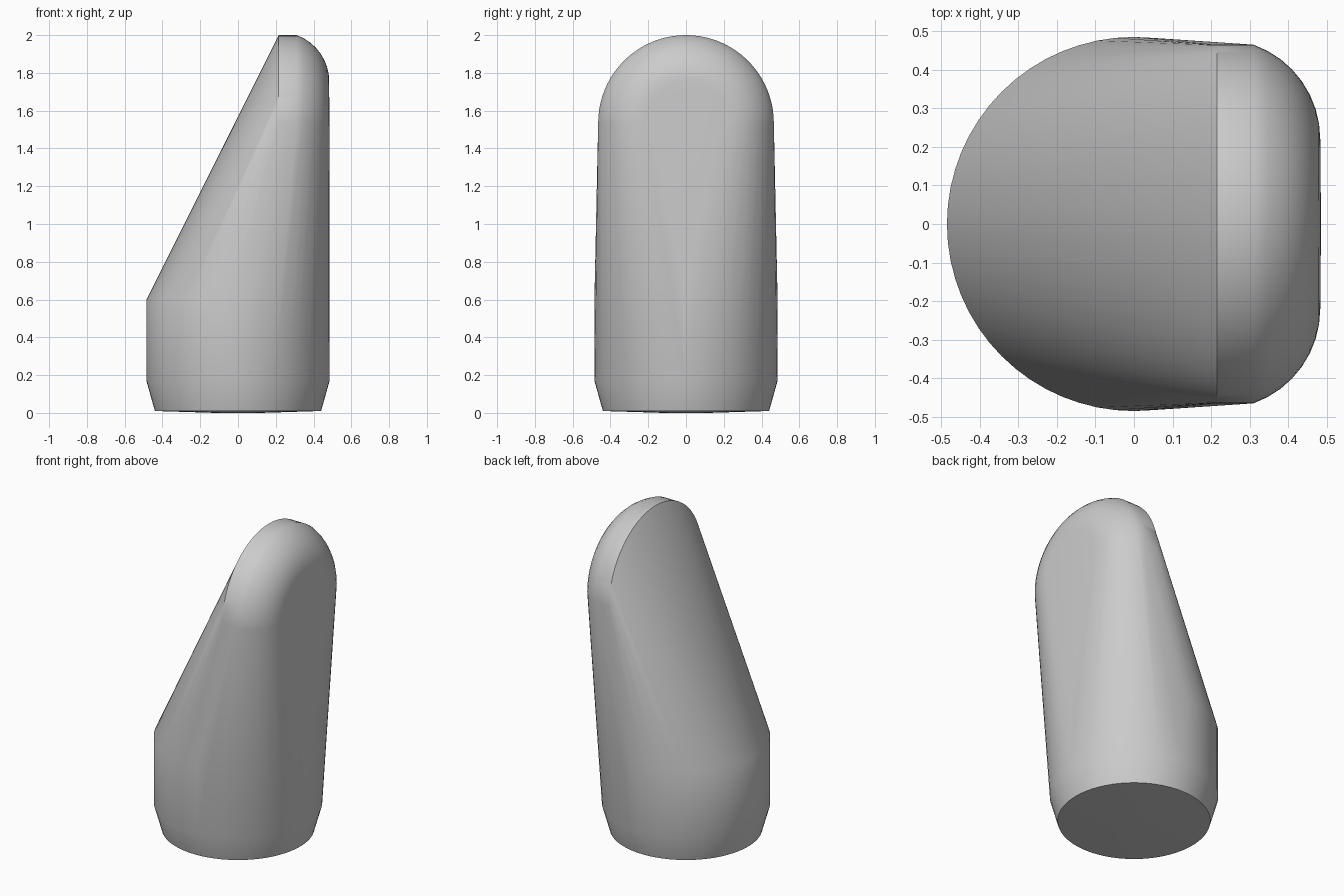
import bpy, bmesh
from math import sin, cos, pi, asin

if "Cube" in bpy.data.objects:
    bpy.data.objects.remove(bpy.data.objects["Cube"], do_unlink=True)

BASE_R, ARCH_R, ARCH_Z = 0.485, 0.465, 1.535
FILLET, FILLET_START = 0.26, 0.22

grey = bpy.data.materials.new("plain grey")
grey.use_nodes = True
grey.diffuse_color = (0.6, 0.6, 0.6, 1)
grey.node_tree.nodes["Principled BSDF"].inputs["Base Color"].default_value = (0.6, 0.6, 0.6, 1)

bm = bmesh.new()


def ring(radius, z, count=64):
    """Horizontal circle of points."""
    for i in range(count):
        a = 2 * pi * i / count
        bm.verts.new((radius * cos(a), radius * sin(a), z))


def arch(radius, x, count=40):
    """Upright half circle of points, facing along x."""
    for i in range(count + 1):
        a = pi * i / count
        bm.verts.new((x, radius * cos(a), ARCH_Z + radius * sin(a)))


# Round column with a tapered foot and slightly domed underside
for radius, z in ((0.12, 0), (0.44, 0.01), (BASE_R, 0.17), (BASE_R, 0.6)):
    ring(radius, z)

# Tall arched end with a rounded outer rim
arch(ARCH_R, 0.215)
sweep = asin((ARCH_R - FILLET_START) / FILLET)
for i in range(9):
    a = sweep * (1 - i / 8)
    arch(FILLET_START + FILLET * sin(a), 0.483 - FILLET * (1 - cos(a)))

# Stretch one skin over column and arch
hull = bmesh.ops.convex_hull(bm, input=bm.verts)
loose = {v for v in hull["geom_interior"] + hull["geom_unused"]
         if isinstance(v, bmesh.types.BMVert)}
bmesh.ops.delete(bm, geom=list(loose), context="VERTS")
bmesh.ops.dissolve_limit(bm, angle_limit=0.002, verts=bm.verts, edges=bm.edges)
bmesh.ops.recalc_face_normals(bm, faces=bm.faces)

mesh = bpy.data.meshes.new("slanted_cap")
bm.to_mesh(mesh)
bm.free()
mesh.materials.append(grey)
cap = bpy.data.objects.new("slanted_cap", mesh)
bpy.context.collection.objects.link(cap)

bpy.ops.object.select_all(action="DESELECT")
cap.select_set(True)
bpy.context.view_layer.objects.active = cap
bpy.ops.object.shade_smooth_by_angle(angle=pi / 6)
